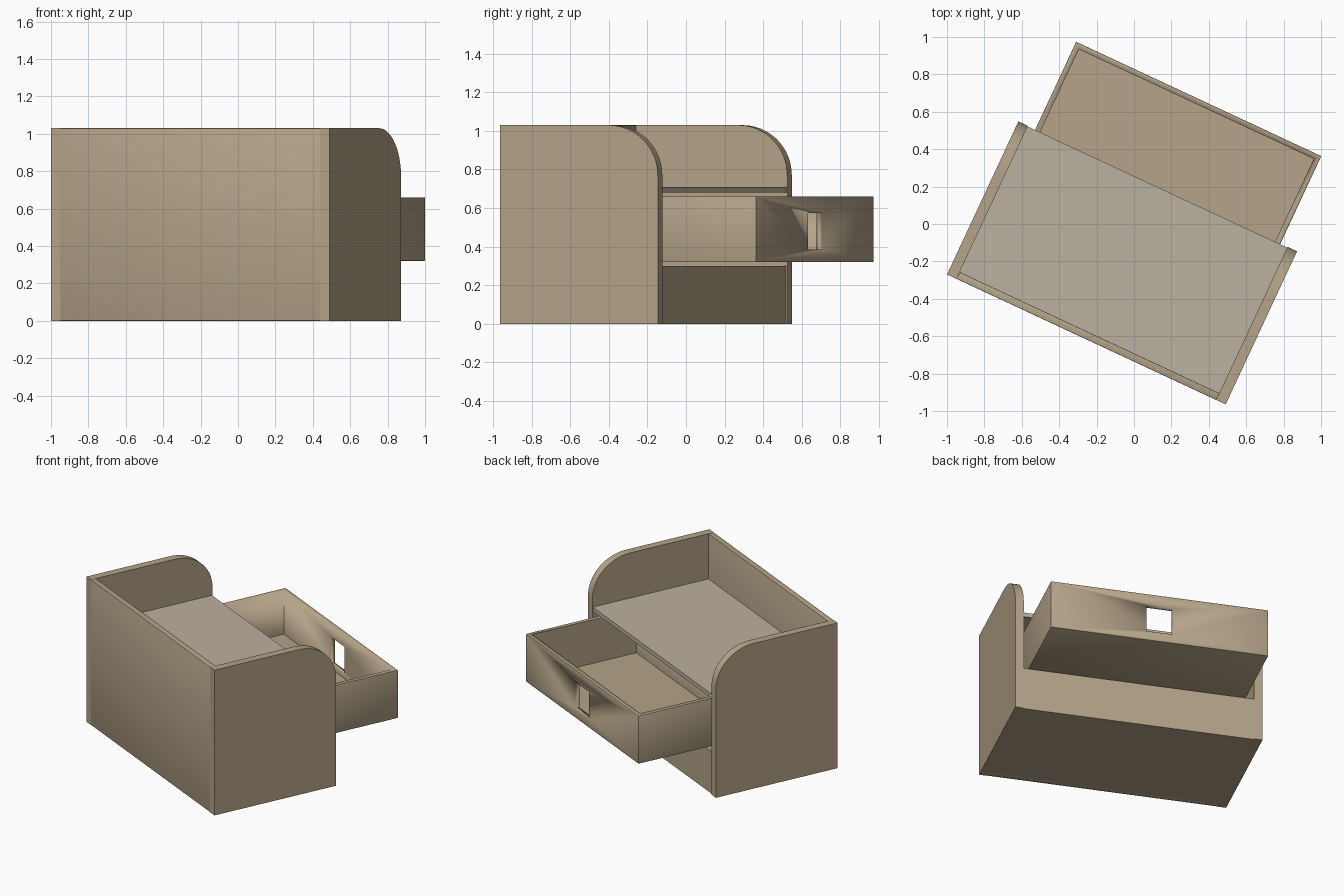
import bpy, bmesh
from math import radians, sin, cos, pi
from mathutils import Matrix

if "Cube" in bpy.data.objects:
    bpy.data.objects.remove(bpy.data.objects["Cube"])

TURN = Matrix.Rotation(radians(-25), 4, 'Z')
U0, U1 = -0.792, 0.852          # outer width
V0, V1 = -0.667, 0.236          # outer depth, back board to open side
SIDE, BACK, H = 0.056, 0.04, 1.03


def material(name, rgb):
    m = bpy.data.materials.new(name)
    m.diffuse_color = (*rgb, 1)
    m.use_nodes = True
    m.node_tree.nodes["Principled BSDF"].inputs["Base Color"].default_value = m.diffuse_color
    return m


WOOD = material("wood", (0.46, 0.37, 0.25))
PALE = material("pale_wood", (0.50, 0.44, 0.35))


def finish(bm, name, mat):
    bmesh.ops.recalc_face_normals(bm, faces=bm.faces)
    bm.transform(TURN)
    me = bpy.data.meshes.new(name)
    bm.to_mesh(me)
    bm.free()
    me.materials.append(mat)
    ob = bpy.data.objects.new(name, me)
    bpy.context.collection.objects.link(ob)
    bpy.ops.object.select_all(action='DESELECT')
    ob.select_set(True)
    bpy.context.view_layer.objects.active = ob
    bpy.ops.object.shade_smooth_by_angle(angle=radians(35))
    return ob


def box(name, u, v, z, mat=WOOD, bevel=0.0):
    bm = bmesh.new()
    bmesh.ops.create_cube(bm, size=1)
    for p in bm.verts:
        p.co = (u[p.co.x > 0], v[p.co.y > 0], z[p.co.z > 0])
    if bevel:
        bmesh.ops.bevel(bm, geom=bm.edges[:], offset=bevel, segments=2,
                        profile=0.5, affect='EDGES')
    return finish(bm, name, mat)


def side_panel(name, u):
    # tall board with a rounded upper corner and softened rim
    rv, rz = 0.28, 0.26
    pts = [(V0, 0), (V1, 0)]
    pts += [(V1 - rv + rv * cos(a), H - rz + rz * sin(a))
            for a in (i * pi / 28 for i in range(15))]
    pts.append((V0, H))
    bm = bmesh.new()
    face = bm.faces.new([bm.verts.new((u, v, z)) for v, z in pts])
    ext = bmesh.ops.extrude_face_region(bm, geom=[face])
    for p in ext["geom"]:
        if isinstance(p, bmesh.types.BMVert):
            p.co.x += SIDE
    rim = []
    for e in bm.edges:
        a, b = (p.co for p in e.verts)
        mid = (a + b) / 2
        if abs(a.x - b.x) < 1e-5 and mid.z > 0.05:
            continue
        if mid.z > 0.05 and mid.y > V0 + 0.05:
            rim.append(e)
    bmesh.ops.bevel(bm, geom=rim, offset=0.018, segments=3,
                    profile=0.5, affect='EDGES')
    return finish(bm, name, WOOD)


def cut(target, cutter):
    mod = target.modifiers.new("cut", 'BOOLEAN')
    mod.operation, mod.solver, mod.object = 'DIFFERENCE', 'EXACT', cutter
    bpy.context.view_layer.objects.active = target
    bpy.ops.object.modifier_apply(modifier=mod.name)
    bpy.data.objects.remove(cutter)


# Cabinet: two sides, back board, table top and closed base
side_panel("left_side", U0)
side_panel("right_side", U1 - SIDE)
inner = (U0 + SIDE, U1 - SIDE)
box("back_board", inner, (V0, V0 + BACK), (0, H), bevel=0.003)
box("table_top", inner, (V0 + BACK, V1 - 0.004), (0.68, 0.71), PALE)
box("base_box", inner, (V0 + BACK, V1 - 0.008), (0, 0.30))

# Pulled-out drawer, hollowed, with a square finger hole in its front
D0, D1, W = -0.08, 0.752, 0.03
drawer = box("drawer", (-0.692, 0.754), (D0, D1), (0.32, 0.66), bevel=0.004)
cut(drawer, box("hollow", (-0.692 + W, 0.754 - W), (D0 + W, D1 - W), (0.35, 0.9)))
cut(drawer, box("finger_hole", (-0.055, 0.118), (D1 - 0.1, D1 + 0.1), (0.385, 0.575)))
